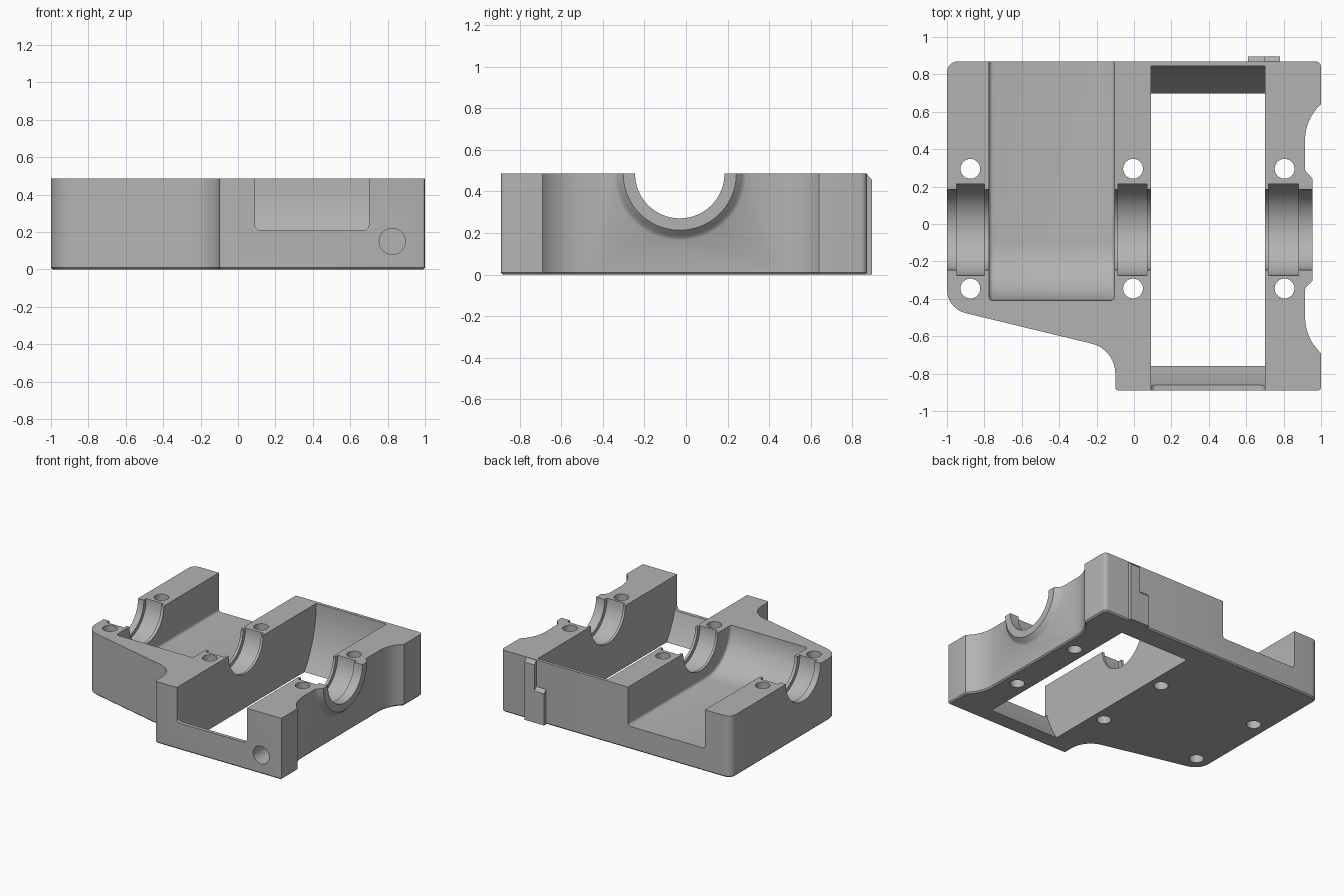
import bpy, bmesh, math

if "Cube" in bpy.data.objects:
    bpy.data.objects.remove(bpy.data.objects["Cube"])

TOP = 0.485          # split plane height
AXIS_Y = -0.03       # shaft axis position

metal = bpy.data.materials.new("cast grey")
metal.diffuse_color = (0.45, 0.45, 0.45, 1)
metal.use_nodes = True
metal.node_tree.nodes["Principled BSDF"].inputs["Base Color"].default_value = metal.diffuse_color


def arc(cx, cy, r, a0, a1, n=12):
    """Points on a circular arc, angles in degrees."""
    return [(cx + r * math.cos(math.radians(a0 + (a1 - a0) * i / n)),
             cy + r * math.sin(math.radians(a0 + (a1 - a0) * i / n))) for i in range(n + 1)]


def finish(bm, name):
    bmesh.ops.recalc_face_normals(bm, faces=bm.faces)
    me = bpy.data.meshes.new(name)
    bm.to_mesh(me)
    bm.free()
    ob = bpy.data.objects.new(name, me)
    me.materials.append(metal)
    bpy.context.collection.objects.link(ob)
    return ob


def prism(name, pts, axis, a, b, bevel=None):
    """Extrude a 2D outline along an axis from a to b; bevel = (edge rule, size, segments)."""
    place = {"x": lambda p, t: (t, p[0], p[1]),
             "y": lambda p, t: (p[0], t, p[1]),
             "z": lambda p, t: (p[0], p[1], t)}[axis]
    bm = bmesh.new()
    lo = [bm.verts.new(place(p, a)) for p in pts]
    hi = [bm.verts.new(place(p, b)) for p in pts]
    bm.faces.new(lo)
    bm.faces.new(hi)
    for i in range(len(pts)):
        j = (i + 1) % len(pts)
        bm.faces.new((lo[i], lo[j], hi[j], hi[i]))
    bmesh.ops.recalc_face_normals(bm, faces=bm.faces)
    if bevel:
        rule, size, seg = bevel
        bmesh.ops.bevel(bm, geom=[e for e in bm.edges if rule(*[v.co for v in e.verts])],
                        offset=size, segments=seg, profile=0.5, affect="EDGES")
    return finish(bm, name)


def rod(name, axis, cx, cy, r, a, b, n=64):
    return prism(name, arc(cx, cy, r, 0, 360, n)[:-1], axis, a, b)


def combine(target, tool, op):
    bpy.context.view_layer.objects.active = target
    mod = target.modifiers.new(op, "BOOLEAN")
    mod.object, mod.operation, mod.solver = tool, op, "EXACT"
    bpy.ops.object.modifier_apply(modifier=mod.name)
    bpy.data.objects.remove(tool)


# Main block: plan outline extruded, with a fine bottom chamfer
outline = (arc(-0.94, 0.81, 0.06, 90, 180, 8)
           + arc(-0.87, -0.35, 0.13, 180, 255)
           + arc(-0.265, -0.80, 0.165, 75, 0)
           + arc(-0.085, -0.875, 0.015, 180, 270, 3)
           + arc(0.985, -0.875, 0.015, 270, 360, 3)
           + arc(1.17, -0.50, 0.255, 228.2, 180)
           + arc(1.17, 0.45, 0.255, 180, 131.8)
           + arc(0.97, 0.84, 0.03, 0, 90, 4))
block = prism("housing_block", outline, "z", 0, TOP,
              (lambda p, q: p.z < 1e-4 and q.z < 1e-4, 0.01, 1))

# Bearing boss on the right wall: turned half ring
bm = bmesh.new()
profile = [(0.85, 0.32), (0.915, 0.32), (0.922, 0.306), (0.935, 0.294), (0.955, 0.272)]
half = [[bm.verts.new((x, AXIS_Y + r * math.cos(a), TOP - r * math.sin(a)))
         for a in [math.pi * k / 40 for k in range(41)]] for x, r in profile]
for s, t in zip(half, half[1:]):
    for k in range(40):
        bm.faces.new((s[k], s[k + 1], t[k + 1], t[k]))
    bm.faces.new((s[0], t[0], t[-1], s[-1]))
bm.faces.new(half[0])
bm.faces.new(half[-1])
combine(block, finish(bm, "bearing_boss"), "UNION")

# Left chamber: open at the back, curved up at the front, filleted sides
chamber = [(1.1, 0.7), (1.1, 0.18)] + arc(-0.10, 0.49, 0.31, 270, 180, 16) + [(-0.41, 0.7)]
combine(block, prism("chamber_cutter", chamber, "x", -0.775, -0.105,
                     (lambda p, q: abs(p.x - q.x) < 1e-5, 0.022, 4)), "DIFFERENCE")

# Right chamber: round wheel well through the floor, and a front notch
combine(block, rod("well_cutter", "x", AXIS_Y, TOP, 0.875, 0.09, 0.70, 160), "DIFFERENCE")
notch = ([(0.09, 0.7)] + arc(0.12, 0.24, 0.03, 180, 270, 6)
         + arc(0.67, 0.24, 0.03, 270, 360, 6) + [(0.70, 0.7)])
combine(block, prism("notch_cutter", notch, "y", -1.1, -0.70), "DIFFERENCE")

# Shaft bore and the wider bearing seats in the three walls
combine(block, rod("bore_cutter", "x", AXIS_Y, TOP, 0.215, -1.2, 1.2), "DIFFERENCE")
for a, b in ((-0.95, -0.80), (-0.085, 0.07), (0.72, 0.88)):
    combine(block, rod("seat_cutter", "x", AXIS_Y, TOP, 0.245, a, b), "DIFFERENCE")

# Bolt holes either side of each bearing
for x in (-0.875, -0.005, 0.805):
    for y in (-0.345, 0.295):
        combine(block, rod("bolt_cutter", "z", x, y, 0.053, -0.2, 0.8, 32), "DIFFERENCE")

# Blind port in the front face
combine(block, rod("port_cutter", "y", 0.825, 0.15, 0.07, -1.1, -0.66, 40), "DIFFERENCE")

# Stepped pad on the back wall, upper end sloped
pad = [(0.86, 0), (0.895, 0), (0.895, TOP - 0.03), (0.87, TOP - 0.003), (0.86, TOP - 0.003)]
low_pad = [(0.86, 0), (0.895, 0), (0.895, 0.25), (0.87, 0.275), (0.86, 0.275)]
parts = [block,
         prism("back_pad_upper", pad, "x", 0.695, 0.78),
         prism("back_pad_lower", low_pad, "x", 0.61, 0.695)]

# Smooth curved surfaces, sharp edges
bpy.ops.object.select_all(action="DESELECT")
for ob in parts:
    ob.select_set(True)
bpy.context.view_layer.objects.active = block
bpy.ops.object.shade_smooth_by_angle(angle=math.radians(30))
